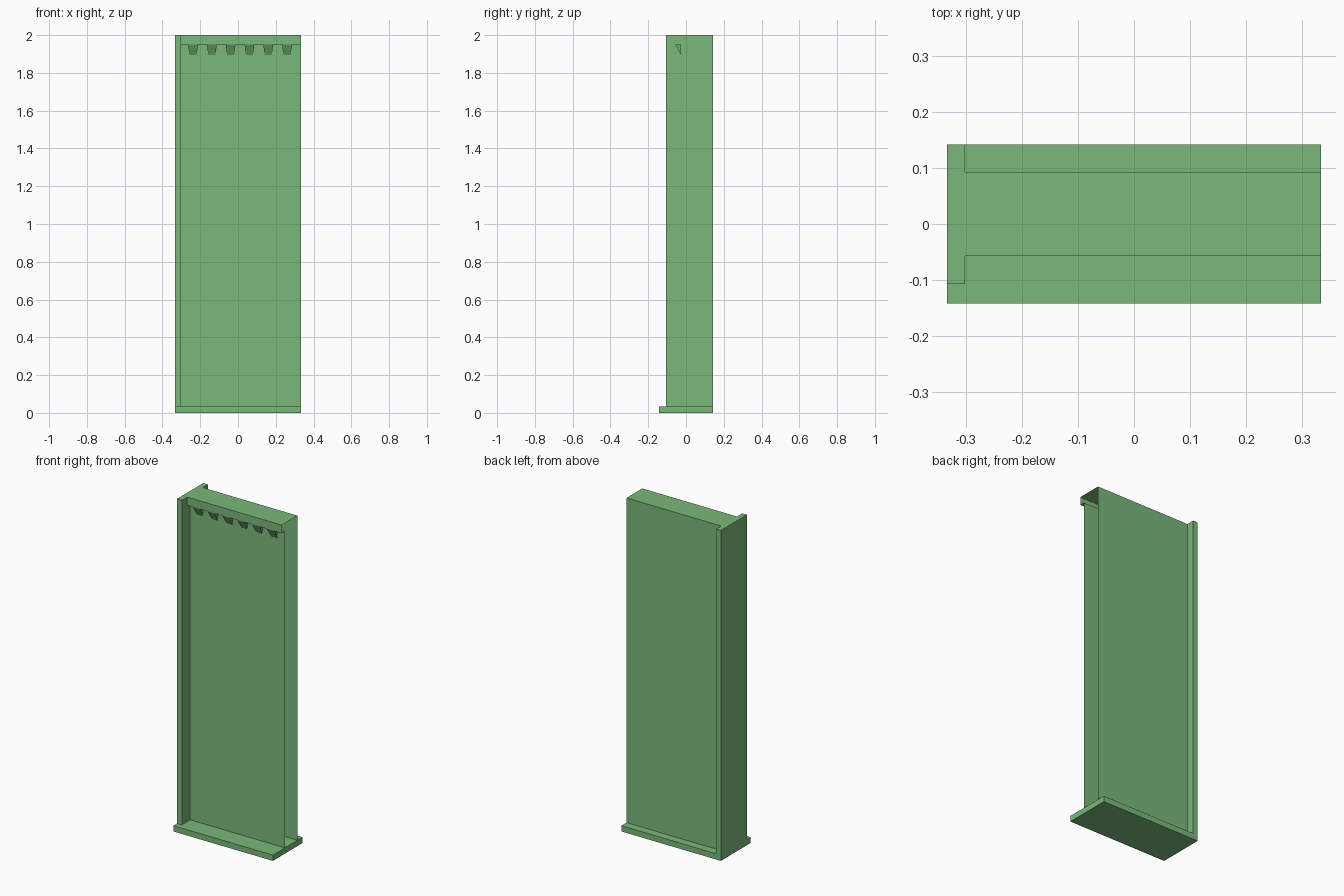
import bpy

cube = bpy.data.objects.get("Cube")
if cube:
    bpy.data.objects.remove(cube, do_unlink=True)

# Single painted finish
green = bpy.data.materials.new("soft green")
green.use_nodes = True
COLOUR = (0.195, 0.479, 0.195, 1)
green.diffuse_color = COLOUR
green.node_tree.nodes["Principled BSDF"].inputs["Base Color"].default_value = COLOUR

HALF_W, HALF_D, HEIGHT = 0.333, 0.142, 2.0
BASE_TOP, SIDE_IN = 0.035, -0.301
BACK_Y, FRONT_Y, LIP_Y, LIP_Z = 0.093, -0.027, -0.057, 1.951


def add_mesh(name, verts, faces):
    mesh = bpy.data.meshes.new(name)
    mesh.from_pydata(verts, [], faces)
    mesh.materials.append(green)
    obj = bpy.data.objects.new(name, mesh)
    bpy.context.collection.objects.link(obj)
    return obj


def add_box(name, low, high):
    size = [b - a for a, b in zip(low, high)]
    centre = [(a + b) / 2 for a, b in zip(low, high)]
    bpy.ops.mesh.primitive_cube_add(size=1, location=centre)
    obj = bpy.context.object
    obj.name = name
    obj.scale = size
    bpy.ops.object.transform_apply(location=False, rotation=False, scale=True)
    obj.data.materials.append(green)


# Base slab and the side panel standing on it
add_box("base", (-HALF_W, -HALF_D, 0), (HALF_W, HALF_D, BASE_TOP))
add_box("side_panel", (-HALF_W, -0.107, BASE_TOP), (SIDE_IN, HALF_D, HEIGHT))

# Folded sheet: back wall, top, front lip, lip underside, front wall (open ended)
profile = [(BACK_Y, BASE_TOP), (BACK_Y, HEIGHT), (LIP_Y, HEIGHT),
           (LIP_Y, LIP_Z), (FRONT_Y, LIP_Z), (FRONT_Y, BASE_TOP)]
n = len(profile)
verts = [(x, y, z) for x in (SIDE_IN, HALF_W) for y, z in profile]
faces = [(i, i + 1, n + i + 1, n + i) for i in range(n - 1)]
add_mesh("folded_panel", verts, faces)

# Row of tapered wedge brackets under the lip
for k in range(6):
    cx = -0.238 + 0.0995 * k
    top, low, z = 0.026, 0.019, 1.895
    verts = [(cx - top, LIP_Y, LIP_Z), (cx + top, LIP_Y, LIP_Z),
             (cx + top, FRONT_Y, LIP_Z), (cx - top, FRONT_Y, LIP_Z),
             (cx - low, FRONT_Y, z), (cx + low, FRONT_Y, z)]
    faces = [(0, 1, 2, 3), (0, 4, 5, 1), (0, 3, 4), (1, 5, 2), (2, 5, 4, 3)]
    add_mesh(f"bracket_{k + 1}", verts, faces)
